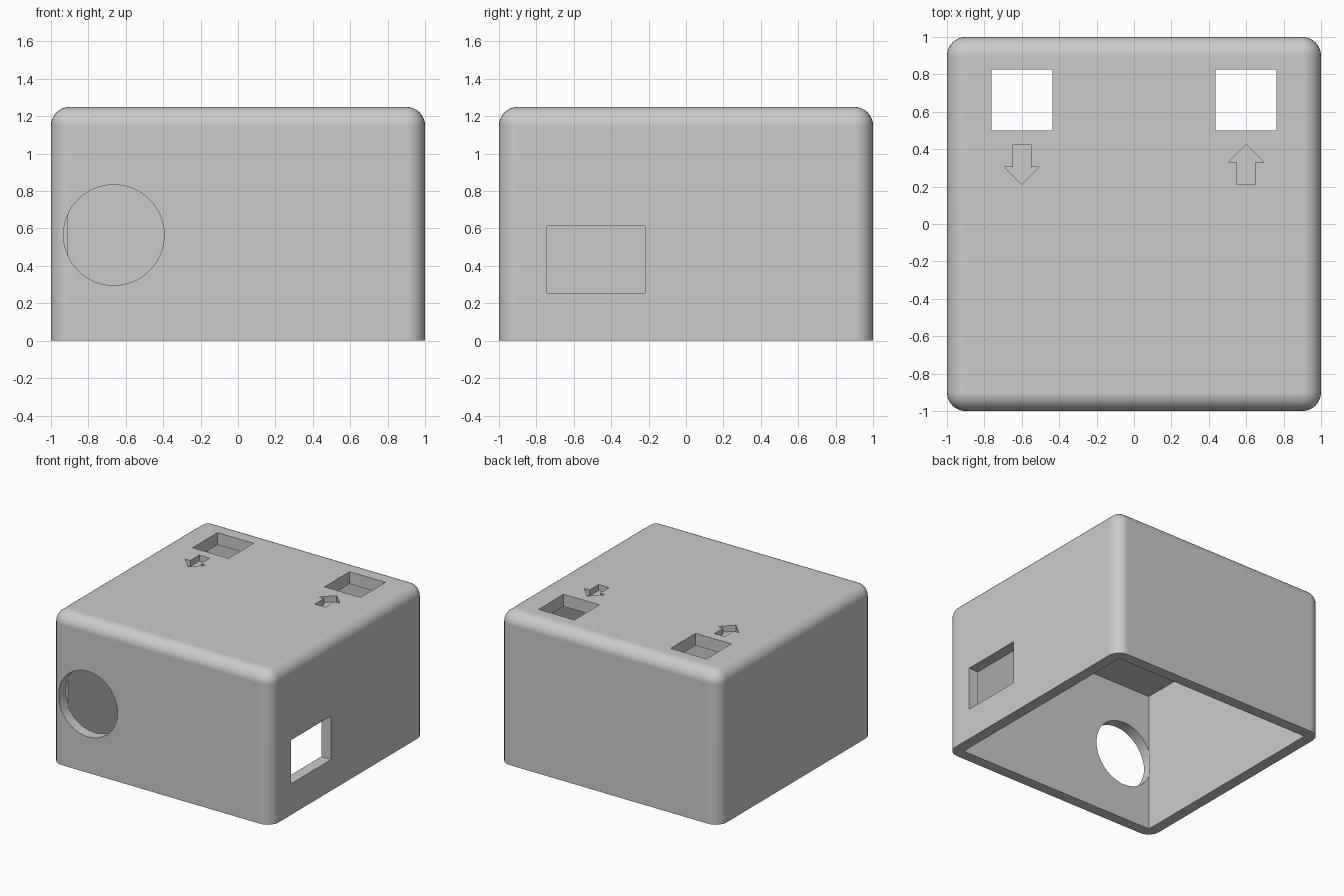
import bpy, bmesh, math
from mathutils import Matrix, Vector

default = bpy.data.objects.get("Cube")
if default:
    bpy.data.objects.remove(default)

HEIGHT, WALL, ROOF, ROUND = 1.25, 0.09, 0.1, 0.1

grey = bpy.data.materials.new("plain_grey")
grey.use_nodes = True
colour = (0.6, 0.6, 0.6, 1)
grey.diffuse_color = colour
grey.node_tree.nodes["Principled BSDF"].inputs["Base Color"].default_value = colour


def make_object(name, bm):
    bmesh.ops.recalc_face_normals(bm, faces=bm.faces)
    mesh = bpy.data.meshes.new(name)
    bm.to_mesh(mesh)
    bm.free()
    mesh.materials.append(grey)
    obj = bpy.data.objects.new(name, mesh)
    bpy.context.collection.objects.link(obj)
    return obj


def block(low, high):
    """Box between two corners."""
    low, high = Vector(low), Vector(high)
    bm = bmesh.new()
    matrix = Matrix.Translation((low + high) / 2) @ Matrix.Diagonal((*(high - low), 1))
    bmesh.ops.create_cube(bm, size=1, matrix=matrix)
    return bm


def arrow(x, y, direction, depth):
    """Arrow prism sunk into the roof, pointing along y."""
    half = [(0.048, -0.107), (0.048, 0.011), (0.096, 0.011), (0, 0.107)]
    outline = half + [(-px, py) for px, py in reversed(half[:-1])]
    bm = bmesh.new()
    base = bm.faces.new([bm.verts.new((x + px, y + py * direction, HEIGHT - depth))
                         for px, py in outline])
    top = bmesh.ops.extrude_face_region(bm, geom=[base])["geom"]
    bmesh.ops.translate(bm, vec=(0, 0, 0.2),
                        verts=[v for v in top if isinstance(v, bmesh.types.BMVert)])
    return bm


# Outer box, rounded everywhere except around its open base
bm = block((-1, -1, 0), (1, 1, HEIGHT))
edges = [e for e in bm.edges if any(v.co.z > 0.1 for v in e.verts)]
bmesh.ops.bevel(bm, geom=edges, offset=ROUND, offset_type='OFFSET',
                segments=8, profile=0.5, affect='EDGES')
cover = make_object("box_cover", bm)

# Cavity
inner = 1 - WALL
cutters = [make_object("cavity_cutter",
                       block((-inner, -inner, -0.2), (inner, inner, HEIGHT - ROOF)))]

# Round opening in the front wall, nicking the side wall
bm = bmesh.new()
bmesh.ops.create_cone(bm, cap_ends=True, segments=64, radius1=0.269, radius2=0.269, depth=0.3,
                      matrix=Matrix.Translation((-0.664, -1.055, 0.565))
                      @ Matrix.Rotation(math.pi / 2, 4, 'X'))
cutters.append(make_object("round_opening_cutter", bm))

# Rectangular opening in the left wall
cutters.append(make_object("side_opening_cutter",
                           block((0.8, -0.742, 0.256), (1.2, -0.218, 0.614))))

# Square roof openings, each with a sunken arrow
for x, direction in ((-0.6, -1), (0.6, 1)):
    cutters.append(make_object("roof_opening_cutter",
                               block((x - 0.163, 0.5, 1), (x + 0.163, 0.825, 1.4))))
    cutters.append(make_object("arrow_cutter", arrow(x, 0.317, direction, 0.05)))

# Cut everything out, then drop the cutters
bpy.ops.object.select_all(action='DESELECT')
bpy.context.view_layer.objects.active = cover
cover.select_set(True)
for cutter in cutters:
    cut = cover.modifiers.new("cut", 'BOOLEAN')
    cut.operation = 'DIFFERENCE'
    cut.solver = 'EXACT'
    cut.object = cutter
    bpy.ops.object.modifier_apply(modifier=cut.name)
    bpy.data.objects.remove(cutter)

# Smooth rounding with flat walls
bpy.ops.object.shade_smooth_by_angle(angle=math.radians(30))
weighted = cover.modifiers.new("flat_walls", 'WEIGHTED_NORMAL')
weighted.keep_sharp = True
